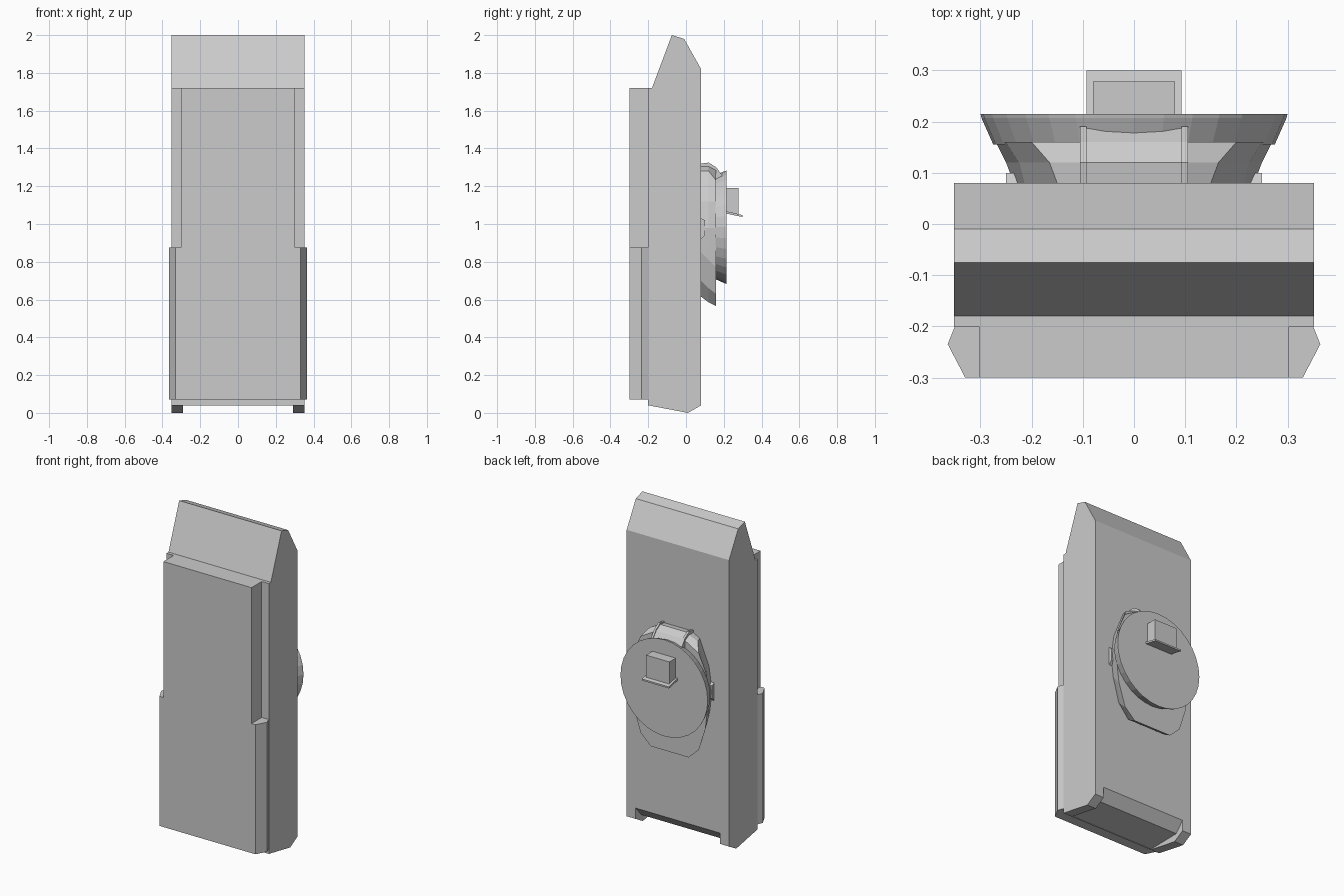
import bpy, bmesh, math

if "Cube" in bpy.data.objects:
    bpy.data.objects.remove(bpy.data.objects["Cube"])


def link(name, bm):
    bmesh.ops.recalc_face_normals(bm, faces=bm.faces[:])
    me = bpy.data.meshes.new(name)
    bm.to_mesh(me)
    bm.free()
    ob = bpy.data.objects.new(name, me)
    bpy.context.scene.collection.objects.link(ob)
    return ob


def loft(name, sections):
    """Skin equal-length rings of 3D points and cap both ends."""
    bm = bmesh.new()
    rings = [[bm.verts.new(p) for p in s] for s in sections]
    n = len(rings[0])
    for a, b in zip(rings, rings[1:]):
        for i in range(n):
            j = (i + 1) % n
            bm.faces.new((a[i], a[j], b[j], b[i]))
    bm.faces.new(rings[0])
    bm.faces.new(rings[-1])
    return link(name, bm)


def side_profile(name, yz, x0, x1):
    return loft(name, [[(x, y, z) for y, z in yz] for x in (x0, x1)])


def plan_profile(name, half, z0, z1):
    ring = half + [(-x, y) for x, y in reversed(half)]
    return loft(name, [[(x, y, z) for x, y in ring] for z in (z0, z1)])


# Main case with bevelled top and sloping foot
body = side_profile("case_body", [
    (-0.2, 0.04), (0.01, 0), (0.08, 0.04), (0.08, 1.82), (-0.01, 1.98),
    (-0.075, 2.0), (-0.18, 1.72), (-0.2, 1.72)], -0.352, 0.352)

# Recess under the case, leaving a foot on each side
cutter = side_profile("foot_cutter", [
    (-0.195, -0.1), (-0.195, 0.042), (0.025, 0.045), (0.1, 0.13), (0.1, -0.1)],
    -0.29, 0.29)
cutter.hide_render = True
mod = body.modifiers.new("foot_recess", 'BOOLEAN')
mod.operation = 'DIFFERENCE'
mod.solver = 'EXACT'
mod.object = cutter
bpy.context.view_layer.objects.active = body
bpy.ops.object.modifier_apply(modifier=mod.name)
bpy.data.objects.remove(cutter)

# Front panels: narrow upper block, wider lower block with angled sides
plan_profile("upper_panel", [(0.303, -0.2), (0.303, -0.3)], 0.875, 1.72)
plan_profile("lower_panel", [(0.35, -0.2), (0.364, -0.235), (0.33, -0.3)], 0.07, 0.875)

# Clip mount: flared shield shape lofted out from the back
shield = {
    0.08: [(0.095, 1.31), (0.15, 1.28), (0.215, 1.12), (0.235, 0.98), (0.22, 0.85), (0.18, 0.70), (0.11, 0.615)],
    0.12: [(0.095, 1.31), (0.165, 1.28), (0.225, 1.12), (0.25, 0.98), (0.235, 0.81), (0.19, 0.66), (0.12, 0.585)],
    0.16: [(0.095, 1.29), (0.20, 1.23), (0.25, 1.12), (0.27, 0.98), (0.245, 0.77), (0.20, 0.63), (0.13, 0.565)],
}
loft("clip_mount", [
    [(x, y, z) for x, z in half] + [(-x, y, z) for x, z in reversed(half)]
    for y, half in shield.items()])

# Round clip disc with tapered underside
N, CZ = 32, 0.983
loft("clip_disc", [
    [(r * math.cos(2 * math.pi * i / N), y, CZ + r * math.sin(2 * math.pi * i / N))
     for i in range(N)]
    for y, r in ((0.155, 0.275), (0.207, 0.298), (0.215, 0.3))])

# Rails and bridge over the top of the mount
arc = [(0.08, 1.32), (0.12, 1.325), (0.16, 1.30), (0.19, 1.26), (0.195, 1.2), (0.08, 1.2)]
for name, s in (("left_rail", -1), ("right_rail", 1)):
    side_profile(name, arc, s * 0.093, s * 0.106)
side_profile("mount_bridge", [(y, z - 0.008) for y, z in arc], -0.094, 0.094)

# Side nubs of the mount
for name, s in (("left_nub", -1), ("right_nub", 1)):
    side_profile(name, [(0.08, 0.92), (0.1, 0.94), (0.1, 1.02), (0.08, 1.03)],
                 s * 0.22, s * 0.25)

# Hook block and its sloping lip
side_profile("hook_block", [(0.213, 1.055), (0.278, 1.045), (0.278, 1.19), (0.213, 1.19)],
             -0.08, 0.08)
side_profile("hook_lip", [(0.213, 1.055), (0.3, 1.037), (0.3, 1.047), (0.213, 1.068)],
             -0.093, 0.093)
